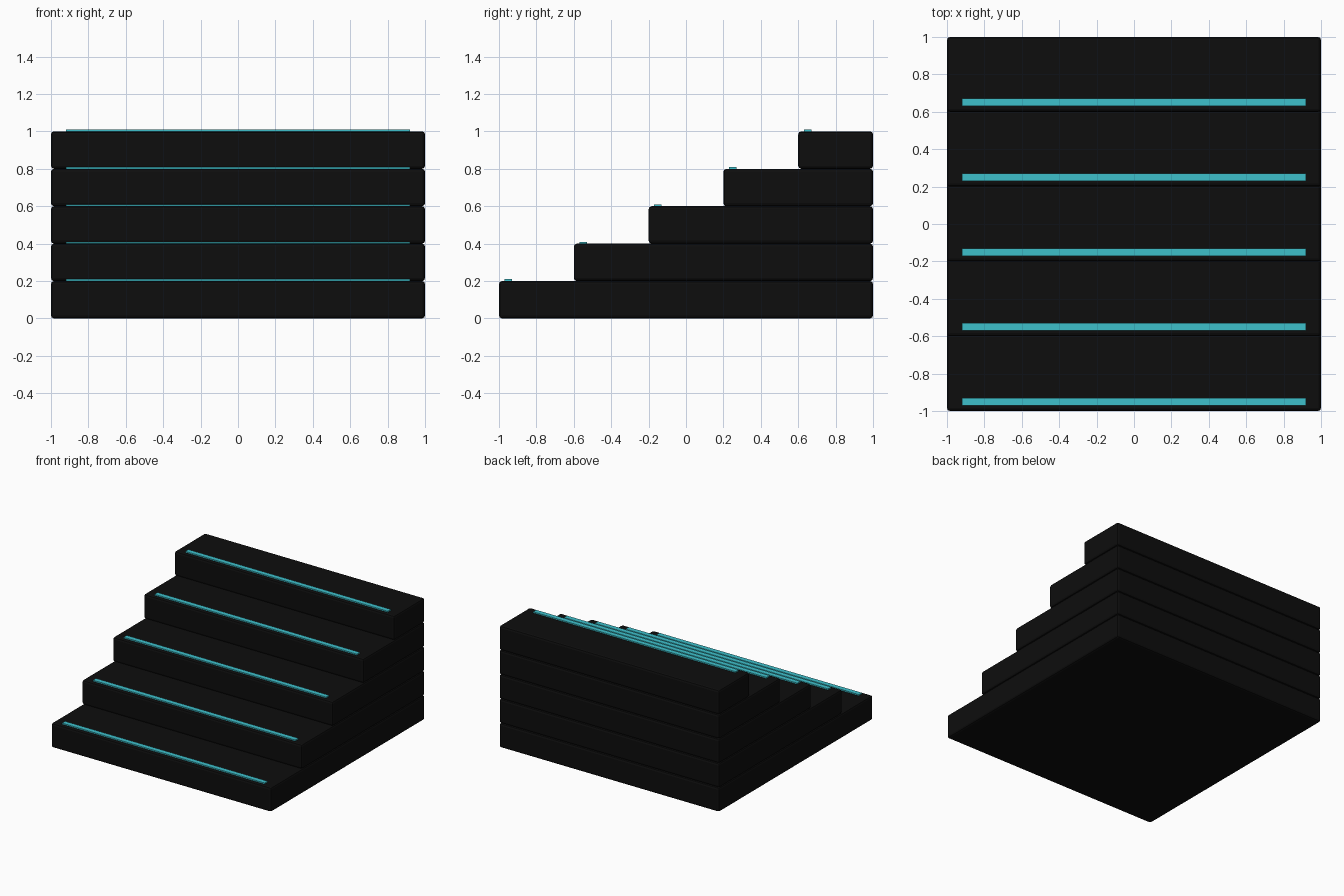
import bpy

if "Cube" in bpy.data.objects:
    bpy.data.objects.remove(bpy.data.objects["Cube"])


def material(name, rgb):
    m = bpy.data.materials.new(name)
    m.diffuse_color = (*rgb, 1)
    m.use_nodes = True
    m.node_tree.nodes["Principled BSDF"].inputs["Base Color"].default_value = m.diffuse_color
    return m


def box(name, lo, hi, mat, bevel=0.0):
    bpy.ops.mesh.primitive_cube_add(size=1, location=[(a + b) / 2 for a, b in zip(lo, hi)])
    ob = bpy.context.object
    ob.name = name
    ob.scale = [b - a for a, b in zip(lo, hi)]
    bpy.ops.object.transform_apply(location=False, rotation=False, scale=True)
    ob.data.materials.append(mat)
    if bevel:
        mod = ob.modifiers.new("rounded_edges", 'BEVEL')
        mod.width = bevel
        mod.segments = 2
    return ob


black = material("black", (0.004, 0.004, 0.004))
teal = material("teal", (0.048, 0.53, 0.60))

STEPS, RISE, RUN = 5, 0.2, 0.4

for i in range(STEPS):
    front, top = -1 + RUN * i, RISE * (i + 1)
    # stacked slab, each one reaching the back
    box(f"step_{i + 1}", (-1, front, top - RISE), (1, 1, top), black, 0.016)
    # thin glowing strip near the nose of the tread
    box(f"edge_strip_{i + 1}", (-0.92, front + 0.03, top - 0.004),
        (0.92, front + 0.07, top + 0.01), teal)
